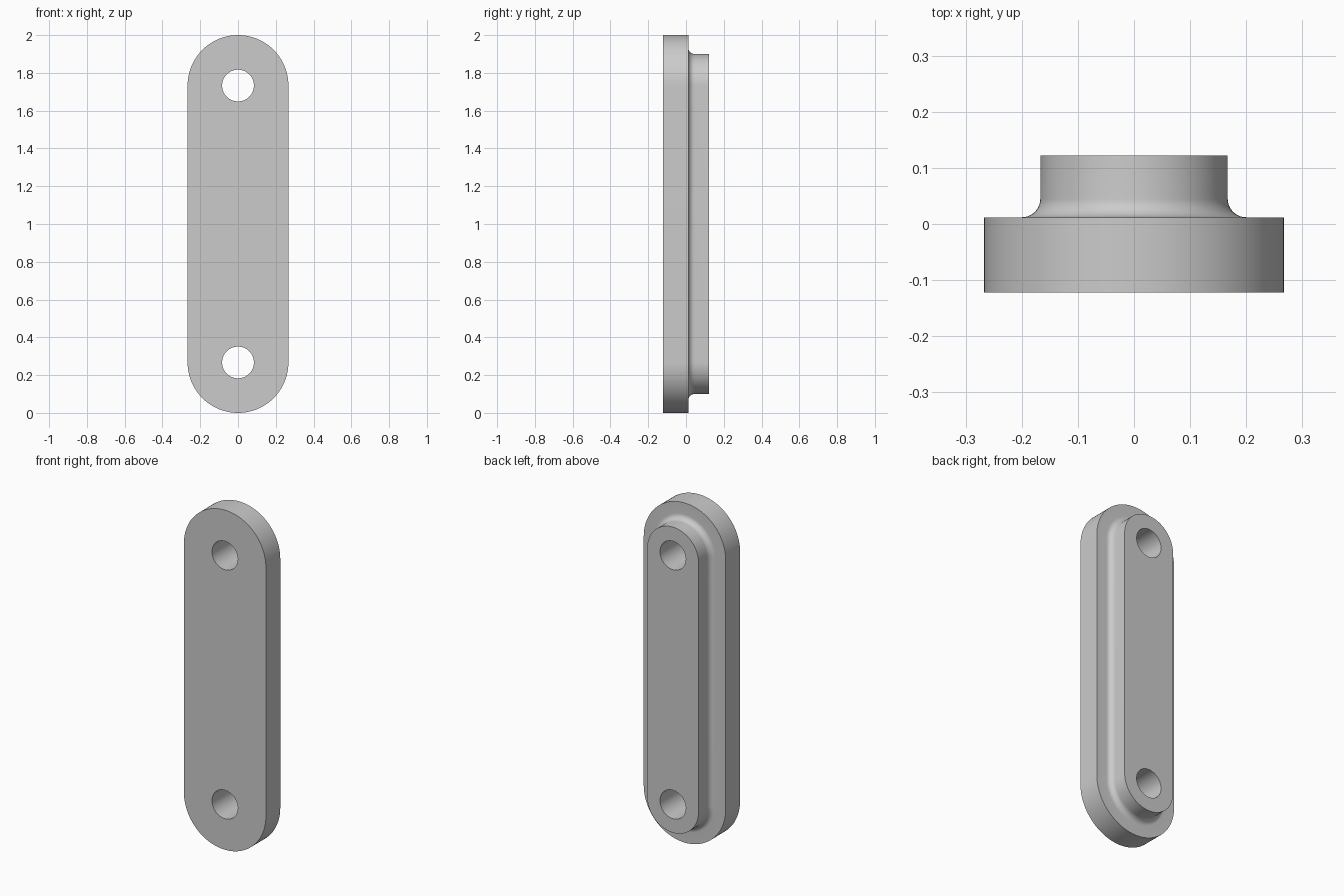
import bpy, bmesh
from math import pi, sin, cos

cube = bpy.data.objects.get("Cube")
if cube:
    bpy.data.objects.remove(cube, do_unlink=True)

N = 48                                  # segments per half circle
HALF_WIDTH, BOSS, HOLE, FILLET = 0.267, 0.167, 0.084, 0.033
FRONT, STEP, BACK = -0.122, 0.012, 0.122
LOW, HIGH = HALF_WIDTH, 2 - HALF_WIDTH  # hole centre heights

bm = bmesh.new()


def arc(radius, y, centre, start):
    """Half circle of vertices in the xz plane."""
    angles = [start + pi * i / N for i in range(N + 1)]
    return [bm.verts.new((radius * cos(a), y, centre + radius * sin(a))) for a in angles]


def strip(a, b):
    for i in range(len(a) - 1):
        bm.faces.new((a[i], a[i + 1], b[i + 1], b[i]))


# Outer shell: profile from front hole rim, round the step and fillet, to back hole rim
fillet = [(BOSS + FILLET * (1 - sin(t)), STEP + FILLET * (1 - cos(t)))
          for t in (pi / 2 * i / 10 for i in range(11))]
profile = [(HOLE, FRONT), (HALF_WIDTH, FRONT), (HALF_WIDTH, STEP),
           *fillet, (BOSS, BACK), (HOLE, BACK)]
rings = [(arc(r, y, HIGH, 0), arc(r, y, LOW, pi)) for r, y in profile]
for (top_a, low_a), (top_b, low_b) in zip(rings, rings[1:]):
    strip(top_a + low_a + top_a[:1], top_b + low_b + top_b[:1])

# Outward halves of the hole walls
for end in (0, 1):
    strip(rings[-1][end], rings[0][end])

# Inward halves of the hole walls, and the flat web between the holes
upper = [arc(HOLE, y, HIGH, pi) for y in (FRONT, BACK)]
lower = [arc(HOLE, y, LOW, 0) for y in (FRONT, BACK)]
strip(*upper)
strip(*lower)
for side in (0, 1):
    strip(upper[side], lower[side][::-1])

bmesh.ops.remove_doubles(bm, verts=bm.verts, dist=0.0001)
bmesh.ops.recalc_face_normals(bm, faces=bm.faces)
mesh = bpy.data.meshes.new("link_plate")
bm.to_mesh(mesh)
bm.free()

# Plain grey finish
grey = bpy.data.materials.new("light_grey")
grey.use_nodes = True
colour = (0.6, 0.6, 0.6, 1)
grey.diffuse_color = colour
grey.node_tree.nodes["Principled BSDF"].inputs["Base Color"].default_value = colour
mesh.materials.append(grey)

plate = bpy.data.objects.new("link_plate", mesh)
bpy.context.collection.objects.link(plate)
bpy.ops.object.select_all(action='DESELECT')
plate.select_set(True)
bpy.context.view_layer.objects.active = plate
bpy.ops.object.shade_smooth_by_angle(angle=pi / 6)
